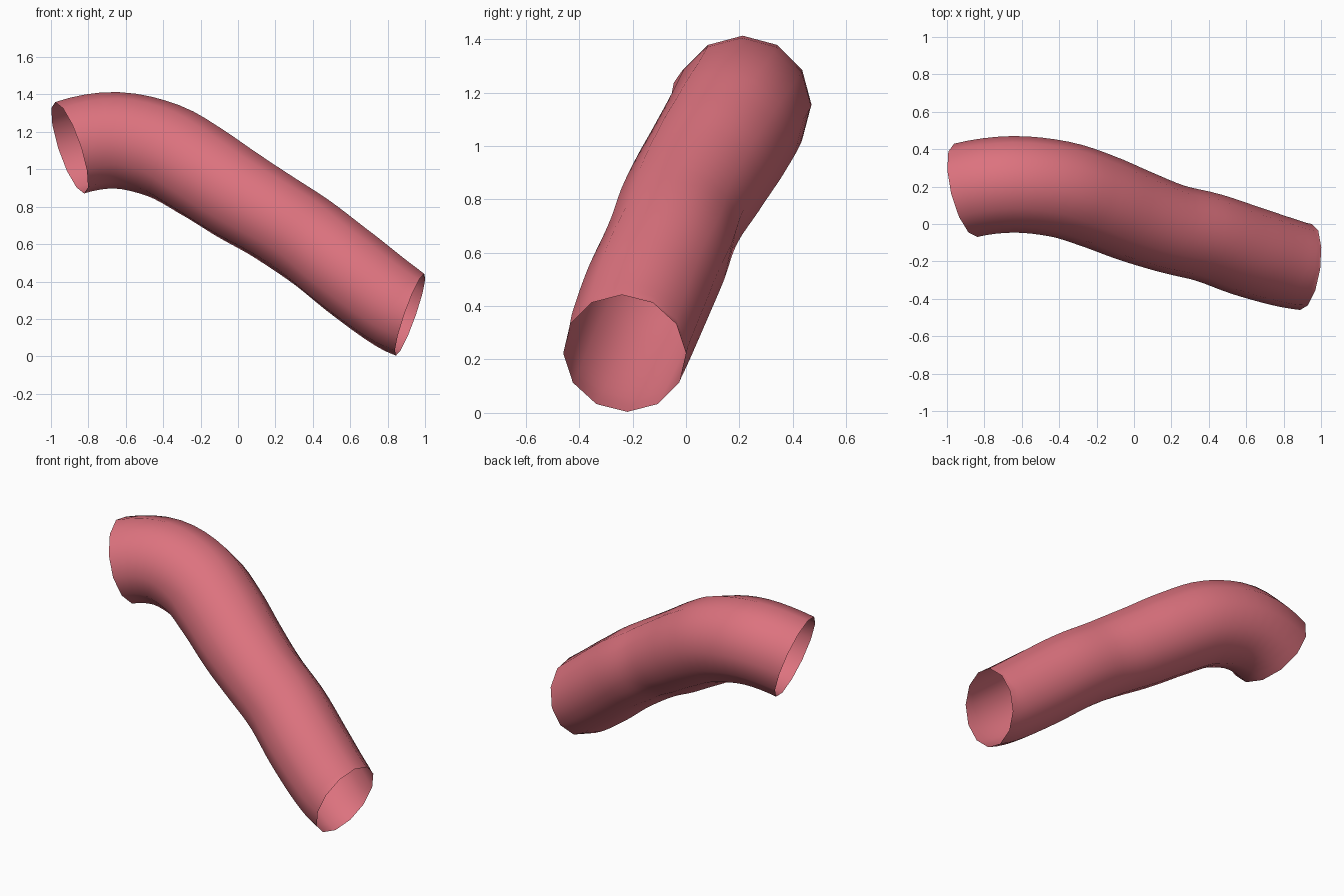
import bpy, bmesh, math
from mathutils import Vector

cube = bpy.data.objects.get("Cube")
if cube:
    bpy.data.objects.remove(cube, do_unlink=True)

SIDES, STEPS = 12, 4

# Centre line with radius: x, y, z, r
path = [Vector(p) for p in (
    (-0.90, 0.18, 1.115, 0.257),
    (-0.65, 0.212, 1.155, 0.258),
    (-0.40, 0.187, 1.10, 0.258),
    (-0.20, 0.125, 0.99, 0.256),
    (0.0, 0.045, 0.86, 0.25),
    (0.20, -0.025, 0.738, 0.24),
    (0.40, -0.073, 0.605, 0.24),
    (0.60, -0.143, 0.448, 0.243),
    (0.80, -0.204, 0.295, 0.238),
    (0.92, -0.23, 0.223, 0.232))]

# Phantom points set the direction of the two open ends
start_dir = Vector((0.92, 0.23, 0.31, 0)) * 0.5
end_dir = Vector((0.94, -0.13, -0.33, 0)) * 0.28
pts = [path[1] - start_dir] + path + [path[-2] + end_dir]


def spline(a, b, c, d, t):
    """Point and tangent on a smooth curve between b and c."""
    k1, k2, k3 = (c - a) / 2, a - b * 2.5 + c * 2 - d / 2, (d - a) / 2 + (b - c) * 1.5
    return b + k1 * t + k2 * t * t + k3 * t ** 3, k1 + k2 * 2 * t + k3 * 3 * t * t


samples = [spline(*pts[i:i + 4], s / STEPS)
           for i in range(len(path) - 1) for s in range(STEPS)]
samples.append(spline(*pts[-4:], 1.0))

# Sweep a ring along the centre line
bm = bmesh.new()
rings = []
for point, tangent in samples:
    axis = tangent.to_3d().normalized()
    side = Vector((0, 0, 1)).cross(axis).normalized()
    up = axis.cross(side)
    ring = []
    for k in range(SIDES):
        a = math.tau * k / SIDES
        offset = side * math.sin(a) + up * math.cos(a)
        ring.append(bm.verts.new(point.to_3d() + offset * point.w))
    rings.append(ring)
for r0, r1 in zip(rings, rings[1:]):
    for k in range(SIDES):
        n = (k + 1) % SIDES
        bm.faces.new((r0[k], r0[n], r1[n], r1[k]))
bmesh.ops.recalc_face_normals(bm, faces=bm.faces)
# An open tube: make sure the faces point away from the centre line
bm.normal_update()
first = bm.faces[:][0]
if first.normal.dot(first.calc_center_median() - path[0].to_3d()) < 0:
    bmesh.ops.reverse_faces(bm, faces=bm.faces)

mesh = bpy.data.meshes.new("bent_tube")
bm.to_mesh(mesh)
bm.free()
tube = bpy.data.objects.new("bent_tube", mesh)
bpy.context.collection.objects.link(tube)

# Smooth shading
bpy.context.view_layer.objects.active = tube
tube.select_set(True)
bpy.ops.object.shade_smooth_by_angle(angle=math.radians(40))

# Rose colour
color = (0.72, 0.17, 0.21, 1)
mat = bpy.data.materials.new("rose")
mat.use_nodes = True
mat.diffuse_color = color
mat.node_tree.nodes["Principled BSDF"].inputs["Base Color"].default_value = color
mesh.materials.append(mat)
